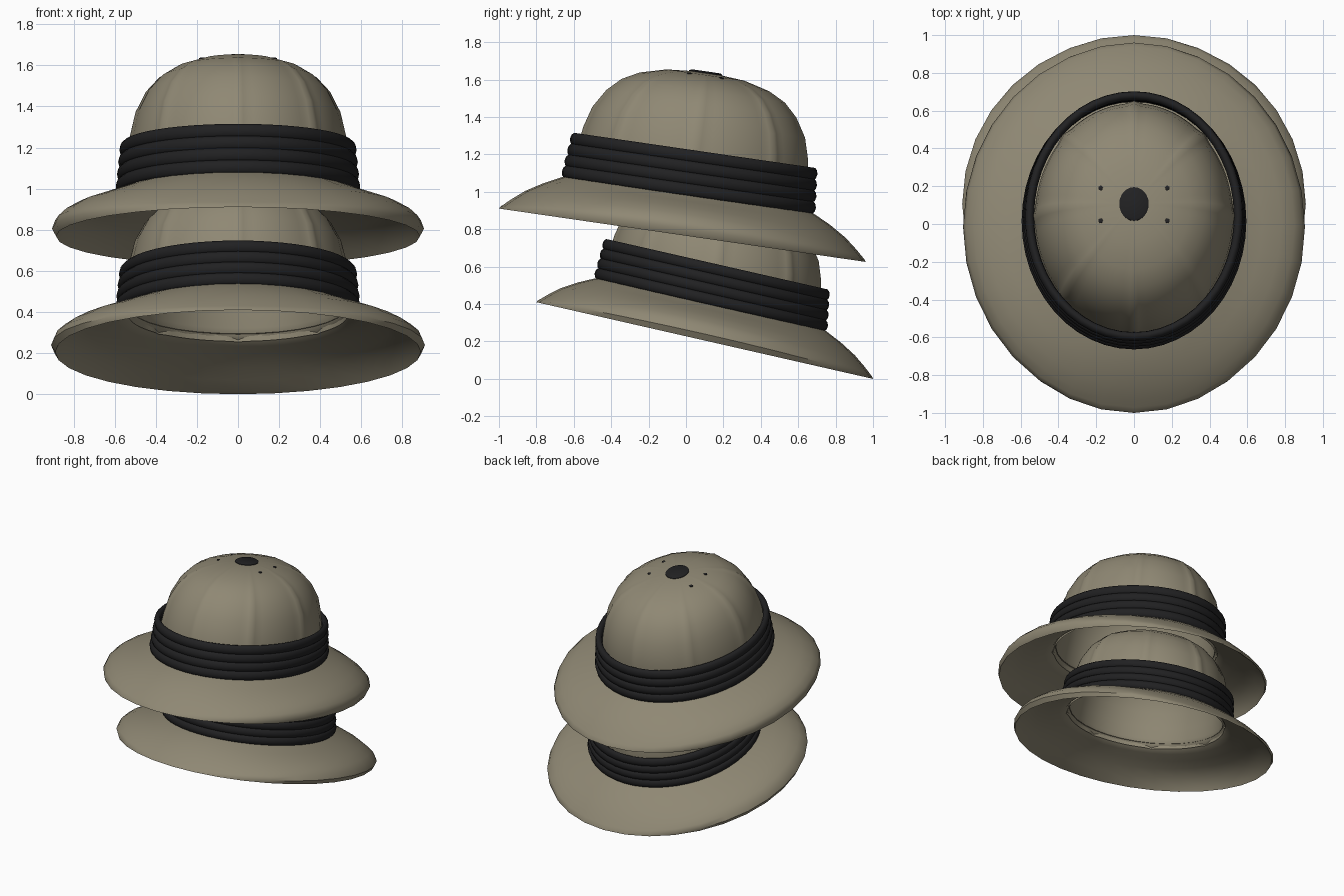
import bpy, bmesh, math
from mathutils import Matrix

old = bpy.data.objects.get("Cube")
if old:
    bpy.data.objects.remove(old)


def material(name, rgb):
    m = bpy.data.materials.new(name)
    m.use_nodes = True
    m.diffuse_color = (*rgb, 1)
    bsdf = m.node_tree.nodes["Principled BSDF"]
    bsdf.inputs["Base Color"].default_value = (*rgb, 1)
    bsdf.inputs["Roughness"].default_value = 0.8
    return m


KHAKI = material("khaki cloth", (0.275, 0.246, 0.174))
BLACK = material("black band", (0.015, 0.015, 0.016))


def no_ridge(angle):
    return 0.0


def seam_ridge(angle):
    """Raised seam at every eighth of a turn."""
    step = math.pi / 4
    d = abs((angle + step / 2) % step - step / 2)
    return 0.024 * math.exp(-(d / 0.05) ** 2)


def loft(name, rings, mat, place, segs=32, loop=False, cap=False,
         centre=(0, 0), ridge=no_ridge):
    """Skin elliptical rings: x radius, y radius, height, optional lift at the sides."""
    bm = bmesh.new()
    rows = []
    for rx, ry, h, *lift in rings:
        row = []
        for i in range(segs):
            a = 2 * math.pi * i / segs
            k = 1 + ridge(a)
            row.append(bm.verts.new((centre[0] + k * rx * math.cos(a),
                                     centre[1] + k * ry * math.sin(a),
                                     h + sum(lift) * math.cos(a) ** 2)))
        rows.append(row)
    pairs = list(zip(rows, rows[1:]))
    if loop:
        pairs.append((rows[-1], rows[0]))
    for low, high in pairs:
        for i in range(segs):
            j = (i + 1) % segs
            bm.faces.new((low[i], low[j], high[j], high[i]))
    if cap:
        bm.faces.new(rows[-1])
    bm.transform(place)
    if loop:
        bmesh.ops.recalc_face_normals(bm, faces=bm.faces)
    mesh = bpy.data.meshes.new(name)
    bm.to_mesh(mesh)
    bm.free()
    mesh.materials.append(mat)
    ob = bpy.data.objects.new(name, mesh)
    bpy.context.collection.objects.link(ob)
    bpy.ops.object.select_all(action="DESELECT")
    ob.select_set(True)
    bpy.context.view_layer.objects.active = ob
    bpy.ops.object.shade_smooth_by_angle(angle=math.radians(50))
    return ob


# Profiles: x radius, y radius, height above the rim, lift at the sides
CROWN = [(.53, .61, .20), (.523, .604, .42), (.512, .592, .50), (.487, .561, .61),
         (.438, .501, .71), (.375, .431, .78), (.297, .342, .828),
         (.18, .205, .865), (.06, .07, .876)]
BRIM_TOP = [(.885, .99, 0), (.905, .983, .012, .026), (.89, .965, .028, .05),
            (.85, .93, .06, .055), (.78, .865, .113, .04), (.68, .775, .168, .015),
            (.58, .68, .215), (.52, .60, .24)]
UNDERSIDE = [(.885, .99, 0), (.87, .965, .012, .02), (.82, .90, .055, .04),
             (.74, .825, .105, .03), (.66, .75, .148, .01), (.59, .675, .183),
             (.545, .63, .203), (.522, .607, .235), (.515, .60, .27),
             (.505, .59, .36)]


def hat(label, place):
    loft(label + "_crown", CROWN, KHAKI, place, segs=128, cap=True, ridge=seam_ridge)
    loft(label + "_brim", BRIM_TOP, KHAKI, place)

    # Underside of the brim running smoothly into the hollow crown
    hollow = [(rx - .02, ry - .02, h - .02) for rx, ry, h in CROWN[2:]]
    inside = loft(label + "_lining", UNDERSIDE + hollow, KHAKI, place, cap=True)
    inside.data.flip_normals()

    # Band of four stacked rolls
    for n in range(4):
        h = .245 + .06 * n
        grow = .006 * (1.5 - n)
        roll = []
        for k in range(10):
            a = 2 * math.pi * k / 10
            out = .024 * math.cos(a) + .006 + grow
            roll.append((.556 + out, .647 + out, h + .035 * math.sin(a)))
        loft(f"{label}_band_roll_{n + 1}", roll, BLACK, place, segs=48, loop=True)

    # Top button and four vent eyelets
    loft(label + "_button", [(.078, .09, .86), (.078, .09, .878), (.066, .077, .885)],
         BLACK, place, segs=24, cap=True)
    for side, sx in (("left", 1), ("right", -1)):
        for end, sy in (("front", -1), ("back", 1)):
            loft(f"{label}_eyelet_{end}_{side}",
                 [(.013, .013, .84), (.013, .013, .863), (.008, .008, .866)],
                 BLACK, place, segs=10, cap=True, centre=(.176 * sx, .087 * sy))


def placement(x_scale, y_axis, z_axis, origin):
    """Tilted frame: y and z axes and the origin lie in the y-z plane."""
    return Matrix(((x_scale, 0, 0, 0),
                   (0, y_axis[0], z_axis[0], origin[0]),
                   (0, y_axis[1], z_axis[1], origin[1]),
                   (0, 0, 0, 1)))


# Two stacked hats, the lower one tilted further and slightly squashed
hat("upper", placement(1.0, (.99, -.144), (.144, .99), (-.02, .768)))
hat("lower", placement(1.005, (.909, -.207), (.143, .89), (.10, .205)))
